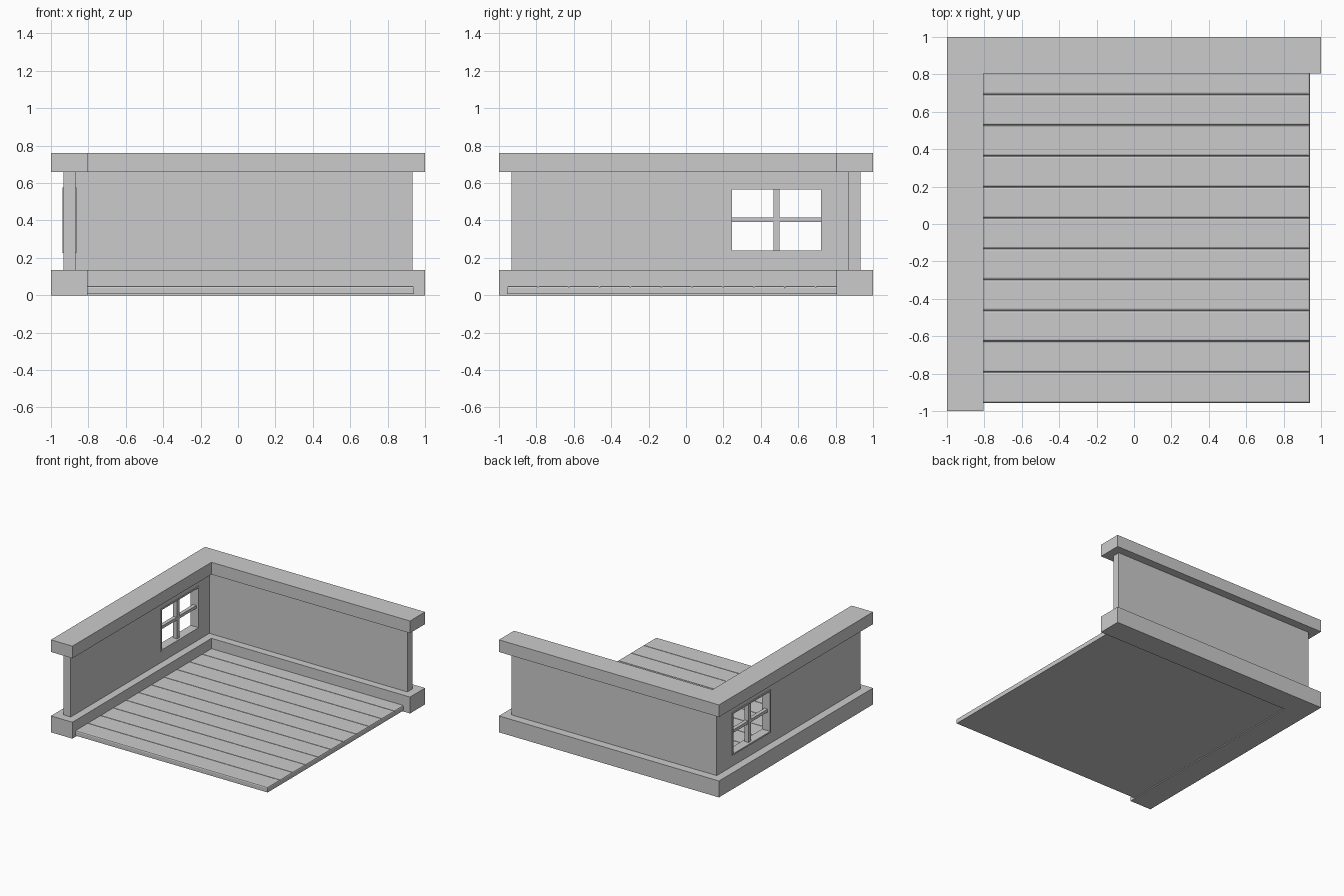
import bpy, bmesh
from mathutils import Vector

if "Cube" in bpy.data.objects:
    bpy.data.objects.remove(bpy.data.objects["Cube"])


def finish(name, bm):
    bmesh.ops.recalc_face_normals(bm, faces=bm.faces)
    mesh = bpy.data.meshes.new(name)
    bm.to_mesh(mesh)
    bm.free()
    ob = bpy.data.objects.new(name, mesh)
    bpy.context.collection.objects.link(ob)
    return ob


def add_box(bm, lo, hi):
    lo, hi = Vector(lo), Vector(hi)
    verts = bmesh.ops.create_cube(bm, size=1)["verts"]
    for v in verts:
        v.co = (lo + hi) / 2 + v.co * (hi - lo)
    return verts


def corner_strip(name, outer, inner, z0, z1):
    """L-shaped prism along the left and back sides."""
    o, i = outer, inner
    pts = [(-o, -o), (-i, -o), (-i, i), (o, i), (o, o), (-o, o)]
    bm = bmesh.new()
    face = bm.faces.new([bm.verts.new((x, y, z0)) for x, y in pts])
    top = bmesh.ops.extrude_face_region(bm, geom=[face])["geom"]
    for v in top:
        if isinstance(v, bmesh.types.BMVert):
            v.co.z = z1
    return finish(name, bm)


# Walls with heavy base and cap trims
corner_strip("base_trim", 1.0, 0.805, 0.0, 0.135)
walls = corner_strip("walls", 0.932, 0.868, 0.135, 0.66)
corner_strip("cap_trim", 1.0, 0.805, 0.66, 0.76)

# Window opening in the left wall
Y0, Y1, Z0, Z1 = 0.234, 0.734, 0.226, 0.577
bm = bmesh.new()
add_box(bm, (-1.1, Y0 + .003, Z0 + .003), (-0.7, Y1 - .003, Z1 - .003))
cutter = finish("window_cutter", bm)
cutter.hide_render = True
cutter.hide_viewport = True
cutter.display_type = 'WIRE'
cut = walls.modifiers.new("window_opening", 'BOOLEAN')
cut.operation = 'DIFFERENCE'
cut.solver = 'EXACT'
cut.object = cutter

# Window frame, standing slightly proud of the wall
T, XA, XB = 0.012, -0.938, -0.864
bm = bmesh.new()
for y in (Y0, Y1 - T):
    add_box(bm, (XA, y, Z0), (XB, y + T, Z1))
for z in (Z0, Z1 - T):
    add_box(bm, (XA, Y0 + T, z), (XB, Y1 - T, z + T))
finish("window_frame", bm)

# Crossed glazing bars
bm = bmesh.new()
add_box(bm, (-0.918, 0.469, Z0 + T), (-0.882, 0.499, Z1 - T))
add_box(bm, (-0.915, Y0 + T, 0.391), (-0.885, Y1 - T, 0.415))
finish("window_bars", bm)

# Floor planks with rounded top edges
PITCH, START, COUNT = 0.165, -0.957, 11
for n in range(COUNT):
    y = START + n * PITCH
    bm = bmesh.new()
    add_box(bm, (-0.94, y, 0.008), (0.94, y + PITCH, 0.05))
    rim = [e for e in bm.edges if all(v.co.z > 0.04 for v in e.verts)]
    bmesh.ops.bevel(bm, geom=rim, offset=0.01, segments=2, profile=0.5,
                    affect='EDGES')
    finish(f"floor_plank_{n + 1}", bm)
